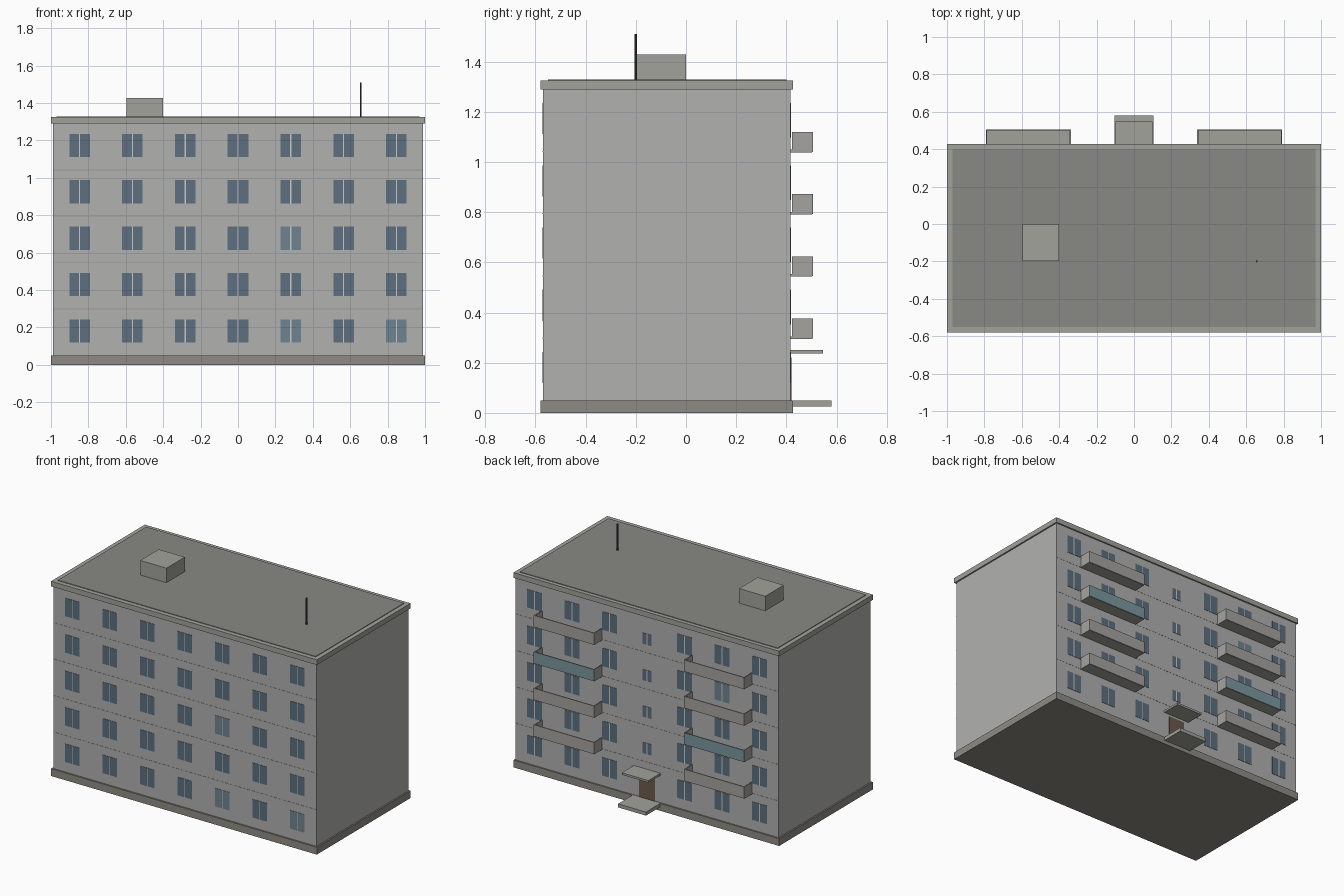
import bpy, bmesh

if "Cube" in bpy.data.objects:
    bpy.data.objects.remove(bpy.data.objects["Cube"])


def material(name, rgb):
    m = bpy.data.materials.new(name)
    m.diffuse_color = (*rgb, 1)
    m.use_nodes = True
    m.node_tree.nodes["Principled BSDF"].inputs["Base Color"].default_value = m.diffuse_color
    return m


WALL = material("wall", (0.44, 0.44, 0.435))
TRIM = material("trim", (0.36, 0.36, 0.33))
BASE = material("base", (0.27, 0.26, 0.23))
ROOF = material("roof", (0.25, 0.25, 0.23))
SEAM = material("seam", (0.33, 0.33, 0.32))
GLASS = material("glass", (0.11, 0.16, 0.21))
PALE = material("pale_glass", (0.16, 0.23, 0.28))
FRAME = material("frame", (0.55, 0.55, 0.55))
PANEL = material("panel", (0.38, 0.37, 0.35))
BLUE = material("balcony_glazing", (0.20, 0.31, 0.35))
WOOD = material("wood", (0.15, 0.10, 0.07))
METAL = material("metal", (0.06, 0.06, 0.06))


def boxes(name, mat, *extents):
    """One object made of boxes, each (x0, x1, y0, y1, z0, z1)."""
    bm = bmesh.new()
    for x0, x1, y0, y1, z0, z1 in extents:
        cube = bmesh.ops.create_cube(bm, size=1)["verts"]
        for v in cube:
            v.co = ((x0 + x1) / 2 + v.co.x * (x1 - x0),
                    (y0 + y1) / 2 + v.co.y * (y1 - y0),
                    (z0 + z1) / 2 + v.co.z * (z1 - z0))
    mesh = bpy.data.meshes.new(name)
    bm.to_mesh(mesh)
    bm.free()
    mesh.materials.append(mat)
    obj = bpy.data.objects.new(name, mesh)
    bpy.context.collection.objects.link(obj)
    return obj


FRONT, BACK = -0.571, 0.417
STOREY, GROUND = 0.248, 0.05


def window(name, x, z0, width, height, side, mat):
    """Two panes with a slim mullion on the front (-1) or back (1) wall."""
    wall = FRONT if side < 0 else BACK
    ys = (wall - 0.002, wall + 0.002)
    h, g = width / 2, 0.003
    boxes(name, mat, (x - h, x - g, *ys, z0, z0 + height),
          (x + g, x + h, *ys, z0, z0 + height))
    boxes(name + "_mullion", FRAME, (x - g, x + g, *ys, z0, z0 + height))


# Main volume, plinth, cornice and roof
boxes("building_body", WALL, (-0.99, 0.99, FRONT, BACK, 0.02, 1.30))
boxes("plinth", BASE, (-1, 1, FRONT - 0.01, BACK + 0.01, 0, GROUND))
boxes("cornice", TRIM, (-1, 1, FRONT - 0.01, BACK + 0.01, 1.29, 1.325))
boxes("roof_covering", ROOF, (-0.97, 0.97, -0.55, 0.40, 1.32, 1.329))

# Storey seams on front and back
for i in range(1, 5):
    z = GROUND + i * STOREY
    boxes("storey_seam", SEAM,
          (-0.99, 0.99, FRONT - 0.001, FRONT + 0.001, z - 0.002, z + 0.002),
          (-0.99, 0.99, BACK - 0.001, BACK + 0.001, z - 0.002, z + 0.002))

# Windows: seven columns, five storeys; smaller stair windows at back centre
pale = {(-1, 1, 2), (-1, 1, 0), (-1, 3, 0), (1, -2, 3)}
for floor in range(5):
    z = GROUND + floor * STOREY
    for col in range(-3, 4):
        for side in (-1, 1):
            mat = PALE if (side, col, floor) in pale else GLASS
            if side == 1 and col == 0:
                if floor:
                    window("stair_window", 0, z + 0.055, 0.065, 0.075, 1, mat)
            else:
                window("window", col * 0.2823, z + 0.069, 0.11, 0.124, side, mat)

# Balconies: slab, two end panels and a front panel, some glazed
for floor in range(1, 5):
    z = GROUND + floor * STOREY
    for side in (-1, 1):
        x0, x1 = sorted((side * 0.338, side * 0.792))
        z0, z1, t = z - 0.003, z + 0.078, 0.006
        boxes("balcony_slab", TRIM, (x0, x1, BACK - 0.002, 0.503, z0, z0 + 0.01))
        boxes("balcony_ends", PANEL, (x0, x0 + t, 0.422, 0.503, z0 + 0.002, z1),
              (x1 - t, x1, 0.422, 0.503, z0 + 0.002, z1))
        glazed = (side, floor) in {(1, 3), (-1, 2)}
        boxes("balcony_front", BLUE if glazed else PANEL,
              (x0, x1, 0.499, 0.506, z0 + 0.002, z1))

# Entrance
boxes("entrance_door", WOOD, (-0.06, 0.06, BACK - 0.004, BACK + 0.004, 0.05, 0.22))
boxes("entrance_canopy", TRIM, (-0.1, 0.1, BACK - 0.002, 0.547, 0.236, 0.25))
boxes("entrance_step", TRIM, (-0.105, 0.105, BACK, 0.581, 0.026, 0.05))

# Rooftop hut and aerial
boxes("roof_hut", TRIM, (-0.597, -0.4, -0.198, 0, 1.32, 1.428))
bpy.ops.mesh.primitive_cylinder_add(vertices=8, radius=0.005, depth=0.185,
                                    location=(0.656, -0.2, 1.4175))
aerial = bpy.context.object
aerial.name = "aerial"
aerial.data.materials.append(METAL)
